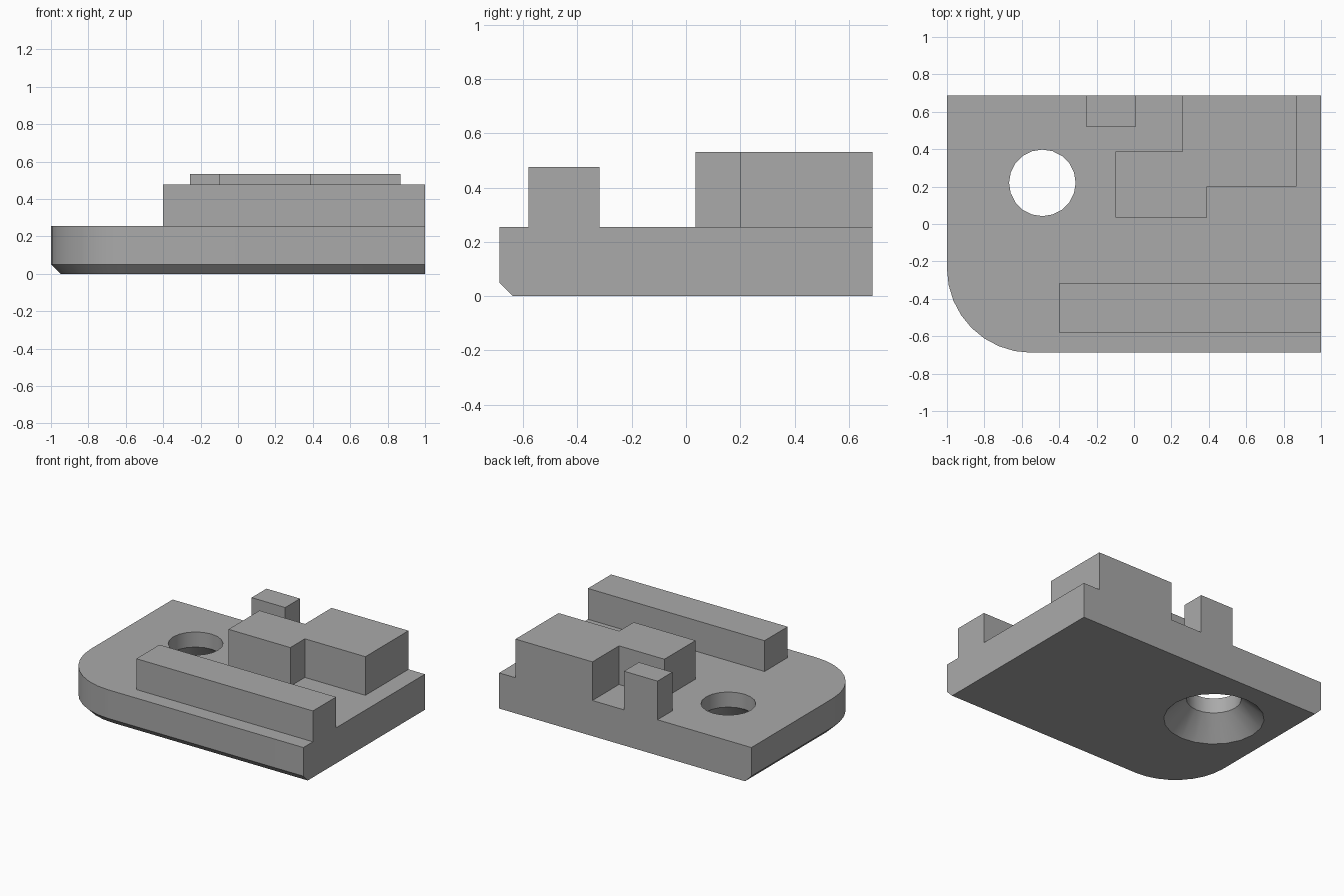
import bpy
import bmesh
from math import cos, sin, pi, radians

if "Cube" in bpy.data.objects:
    bpy.data.objects.remove(bpy.data.objects["Cube"])

HALF_Y = 0.688
PLATE_TOP = 0.255
CHAMFER = 0.05
CORNER_R = 0.45

grey = bpy.data.materials.new("plain grey")
grey.use_nodes = True
colour = (0.4, 0.4, 0.4, 1)
grey.diffuse_color = colour
grey.node_tree.nodes["Principled BSDF"].inputs["Base Color"].default_value = colour


def loft(name, layers):
    """Closed solid through matching outlines, given as (points, z) layers."""
    bm = bmesh.new()
    rings = [[bm.verts.new((x, y, z)) for x, y in pts] for pts, z in layers]
    n = len(rings[0])
    for low, high in zip(rings, rings[1:]):
        for i in range(n):
            j = (i + 1) % n
            bm.faces.new((low[i], low[j], high[j], high[i]))
    bm.faces.new(rings[0][::-1])
    bm.faces.new(rings[-1])
    bmesh.ops.recalc_face_normals(bm, faces=bm.faces)
    mesh = bpy.data.meshes.new(name)
    bm.to_mesh(mesh)
    bm.free()
    mesh.materials.append(grey)
    obj = bpy.data.objects.new(name, mesh)
    bpy.context.collection.objects.link(obj)
    return obj


def rectangle(x0, x1, y0, y1):
    return [(x0, y0), (x1, y0), (x1, y1), (x0, y1)]


def circle(r, cx=-0.49, cy=0.22, n=20):
    return [(cx + r * cos(2 * pi * i / n), cy + r * sin(2 * pi * i / n)) for i in range(n)]


def plate_outline(inset):
    """Rectangle with one rounded corner, inset on the left-hand and front edges."""
    r = CORNER_R - inset
    cx, cy = -1 + CORNER_R, -HALF_Y + CORNER_R
    arc = [(cx + r * cos(pi + pi / 2 * i / 8), cy + r * sin(pi + pi / 2 * i / 8))
           for i in range(9)]
    return arc + [(1, -HALF_Y + inset), (1, HALF_Y), (-1 + inset, HALF_Y)]


# Base plate with chamfered lower edge
plate = loft("base_plate", [(plate_outline(CHAMFER), 0),
                            (plate_outline(0), CHAMFER),
                            (plate_outline(0), PLATE_TOP)])

# Countersunk screw hole, widening towards the underside
cutter = loft("screw_hole_cutter", [(circle(0.425), -0.1), (circle(0.178), 0.147),
                                    (circle(0.178), 0.4)])
cutter.hide_render = True
hole = plate.modifiers.new("screw_hole", "BOOLEAN")
hole.operation = "DIFFERENCE"
hole.solver = "EXACT"
hole.object = cutter
bpy.context.view_layer.objects.active = plate
plate.select_set(True)
bpy.ops.object.modifier_apply(modifier=hole.name)
bpy.data.objects.remove(cutter)
bpy.ops.object.shade_smooth_by_angle(angle=radians(30))

# Raised blocks standing on the plate
stepped = [(-0.1, 0.035), (0.39, 0.035), (0.39, 0.2), (0.87, 0.2),
           (0.87, HALF_Y), (0.26, HALF_Y), (0.26, 0.387), (-0.1, 0.387)]
blocks = {
    "front_rail": (rectangle(-0.4, 1, -0.58, -0.318), 0.476),
    "small_back_block": (rectangle(-0.256, 0.01, 0.52, HALF_Y), 0.532),
    "stepped_block": (stepped, 0.532),
}
for name, (outline, top) in blocks.items():
    loft(name, [(outline, PLATE_TOP), (outline, top)])
